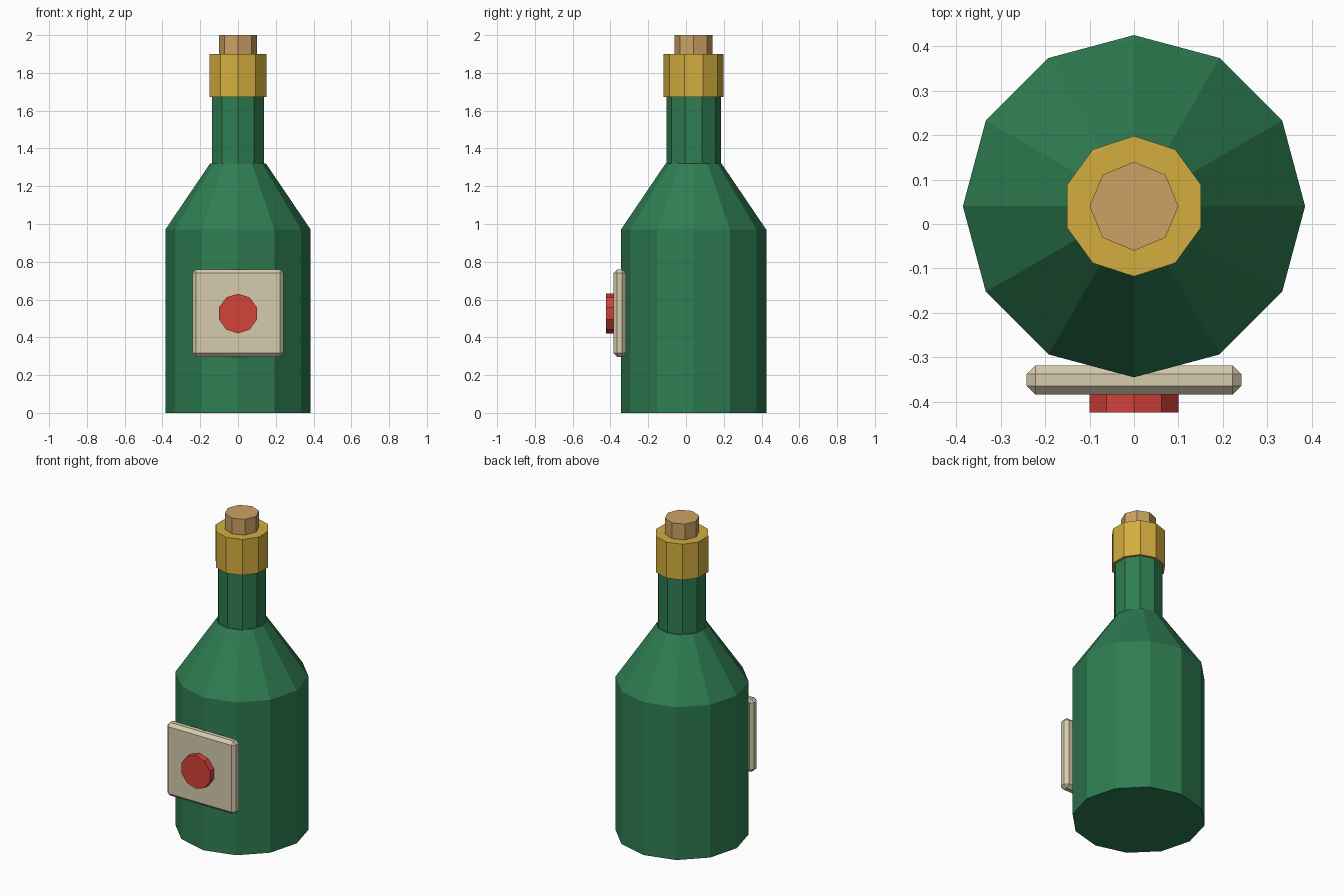
import bpy, bmesh, math
from mathutils import Matrix

if "Cube" in bpy.data.objects:
    bpy.data.objects.remove(bpy.data.objects["Cube"])

AXIS_Y = 0.04  # bottle axis sits slightly behind the origin


def material(name, rgb):
    m = bpy.data.materials.new(name)
    lin = [((c / 255 + 0.055) / 1.055) ** 2.4 for c in rgb]
    m.diffuse_color = (*lin, 1)
    m.use_nodes = True
    m.node_tree.nodes["Principled BSDF"].inputs["Base Color"].default_value = m.diffuse_color
    return m


GREEN = material("bottle green", (46, 125, 82))
GOLD = material("gold foil", (212, 174, 62))
CORK = material("cork brown", (203, 162, 99))
CREAM = material("label cream", (214, 203, 173))
RED = material("seal red", (210, 67, 57))


def add_object(name, bm, mat):
    bmesh.ops.recalc_face_normals(bm, faces=bm.faces)
    me = bpy.data.meshes.new(name)
    bm.to_mesh(me)
    bm.free()
    me.materials.append(mat)
    ob = bpy.data.objects.new(name, me)
    bpy.context.collection.objects.link(ob)
    return ob


def lathe(name, profile, sides, mat):
    """Capped stack of n-gon rings from (radius, z); one corner points to +y."""
    bm = bmesh.new()
    rings = []
    for r, z in profile:
        angles = [2 * math.pi * i / sides for i in range(sides)]
        rings.append([bm.verts.new((r * math.sin(a), r * math.cos(a), z)) for a in angles])
    for lo, hi in zip(rings, rings[1:]):
        for i in range(sides):
            j = (i + 1) % sides
            bm.faces.new((lo[i], lo[j], hi[j], hi[i]))
    bm.faces.new(rings[0])
    bm.faces.new(rings[-1])
    ob = add_object(name, bm, mat)
    ob.location.y = AXIS_Y
    return ob


# Bottle glass
lathe("bottle_body", [(0.385, 0), (0.385, 0.97), (0.148, 1.32)], 12, GREEN)
lathe("bottle_neck", [(0.144, 1.28), (0.144, 1.70)], 10, GREEN)

# Foil collar and cork
lathe("foil_collar", [(0.158, 1.672), (0.158, 1.90)], 10, GOLD)
lathe("cork", [(0.10, 1.85), (0.10, 2.0)], 8, CORK)

# Label plate with chamfered edges
bm = bmesh.new()
bmesh.ops.create_cube(bm, size=1, matrix=Matrix.Translation((0, -0.351, 0.528))
                      @ Matrix.Diagonal((0.484, 0.066, 0.464, 1)))
bmesh.ops.bevel(bm, geom=bm.edges[:], offset=0.02, segments=1, affect='EDGES')
add_object("label_plate", bm, CREAM)

# Round seal on the label, facing the front
seal = lathe("label_seal", [(0.105, 0), (0.105, 0.065)], 10, RED)
seal.rotation_euler.x = math.pi / 2
seal.location = (0, -0.359, 0.526)
